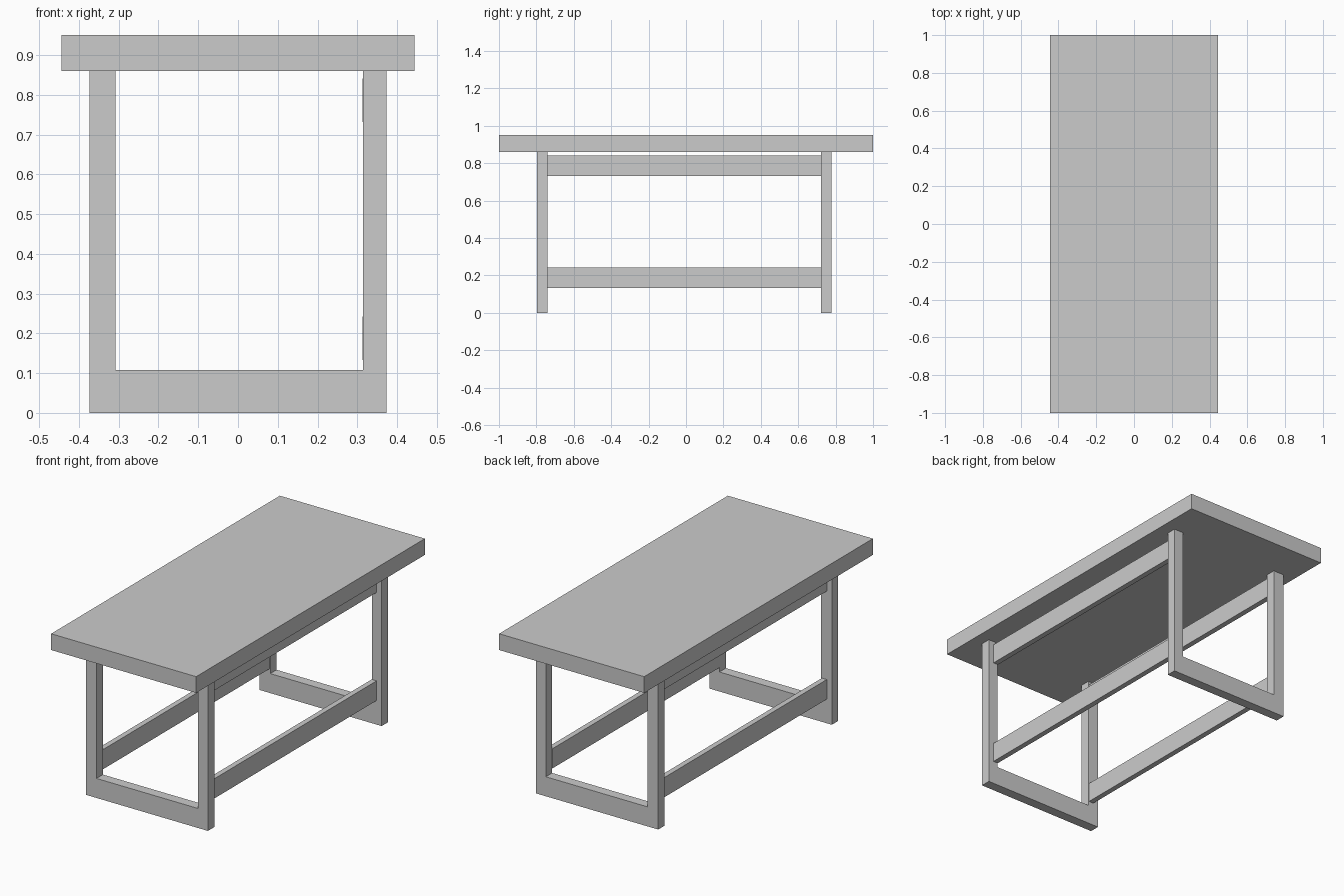
import bpy, bmesh

if "Cube" in bpy.data.objects:
    bpy.data.objects.remove(bpy.data.objects["Cube"])


def finish(name, bm):
    bmesh.ops.recalc_face_normals(bm, faces=bm.faces)
    mesh = bpy.data.meshes.new(name)
    bm.to_mesh(mesh)
    bm.free()
    obj = bpy.data.objects.new(name, mesh)
    bpy.context.collection.objects.link(obj)
    return obj


def extrude_profile(name, profile, y0, y1):
    """Extrude an x-z outline along y."""
    bm = bmesh.new()
    face = bm.faces.new([bm.verts.new((x, y0, z)) for x, z in profile])
    moved = bmesh.ops.extrude_face_region(bm, geom=[face], use_keep_orig=True)
    verts = [v for v in moved["geom"] if isinstance(v, bmesh.types.BMVert)]
    bmesh.ops.translate(bm, verts=verts, vec=(0, y1 - y0, 0))
    return finish(name, bm)


def beam(name, x0, x1, y0, y1, z0, z1):
    outline = [(x0, z0), (x1, z0), (x1, z1), (x0, z1)]
    return extrude_profile(name, outline, y0, y1)


TOP_Z = 0.95
UNDER_Z = 0.86

# Thick table top
beam("table_top", -0.444, 0.444, -1.0, 1.0, UNDER_Z, TOP_Z)

# U-shaped leg frames: two posts joined by a floor bar
u_profile = [(-0.374, 0), (0.374, 0), (0.374, UNDER_Z), (0.314, UNDER_Z),
             (0.314, 0.108), (-0.308, 0.108), (-0.308, UNDER_Z), (-0.374, UNDER_Z)]
extrude_profile("front_leg_frame", u_profile, -0.797, -0.741)
extrude_profile("back_leg_frame", u_profile, 0.722, 0.777)

# Long rails between the frames, set in from the outer leg faces
for side, s in (("left", -1), ("right", 1)):
    x0, x1 = sorted((s * 0.313, s * 0.343))
    for level, z0, z1 in (("lower", 0.133, 0.242), ("upper", 0.731, 0.841)):
        beam(f"{side}_{level}_rail", x0, x1, -0.741, 0.722, z0, z1)
